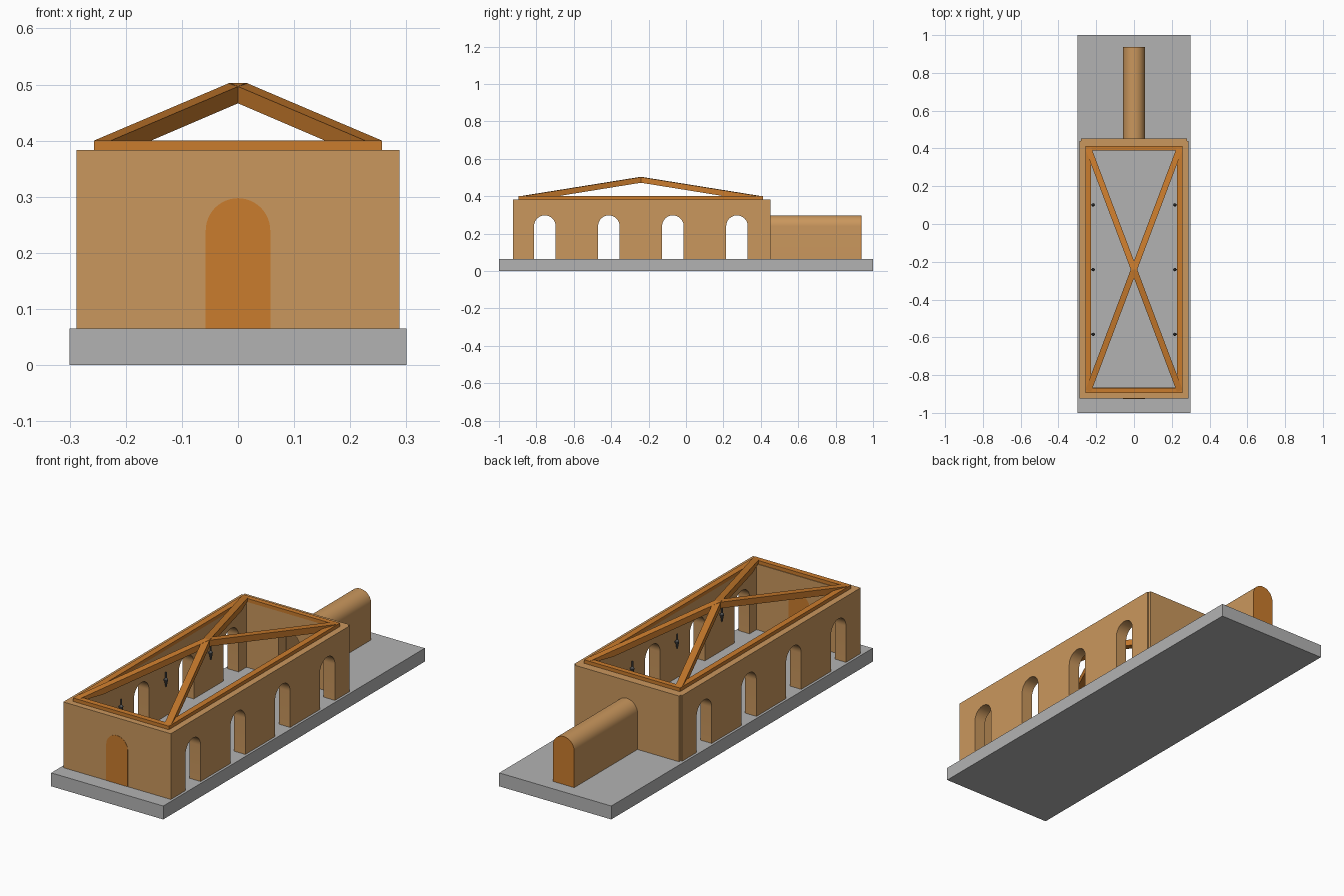
import bpy, bmesh, math
from mathutils import Vector

if "Cube" in bpy.data.objects:
    bpy.data.objects.remove(bpy.data.objects["Cube"])


def material(name, rgb):
    m = bpy.data.materials.new(name)
    m.diffuse_color = (*rgb, 1)
    m.use_nodes = True
    m.node_tree.nodes["Principled BSDF"].inputs["Base Color"].default_value = m.diffuse_color
    return m


STONE = material("grey stone", (0.45, 0.45, 0.45))
TAN = material("tan plaster", (0.59, 0.31, 0.11))
WOOD = material("orange wood", (0.59, 0.20, 0.026))
IRON = material("dark iron", (0.10, 0.10, 0.10))

FLOOR, TOP, R, SPRING = 0.065, 0.383, 0.0575, 0.24
MID_Y = -0.241


def prism(name, pts, vec, mat=None):
    """Extrude a flat outline of 3D points along vec."""
    bm = bmesh.new()
    face = bm.faces.new([bm.verts.new(p) for p in pts])
    ext = bmesh.ops.extrude_face_region(bm, geom=[face])
    bmesh.ops.translate(bm, vec=vec, verts=[g for g in ext["geom"] if isinstance(g, bmesh.types.BMVert)])
    bmesh.ops.recalc_face_normals(bm, faces=bm.faces)
    me = bpy.data.meshes.new(name)
    bm.to_mesh(me)
    bm.free()
    ob = bpy.data.objects.new(name, me)
    bpy.context.collection.objects.link(ob)
    if mat:
        me.materials.append(mat)
    return ob


def box(name, x0, x1, y0, y1, z0, z1, mat=None):
    return prism(name, [(x0, y0, z0), (x1, y0, z0), (x1, y1, z0), (x0, y1, z0)], (0, 0, z1 - z0), mat)


def arch(bottom, r=R, n=24):
    """Round-topped outline as (across, up) pairs."""
    arc = [(r * math.cos(math.pi * i / n), SPRING + r * math.sin(math.pi * i / n)) for i in range(n + 1)]
    return [(r, bottom)] + arc + [(-r, bottom)]


def arch_along_y(name, bottom, y0, y1, mat=None):
    return prism(name, [(a, y0, z) for a, z in arch(bottom)], (0, y1 - y0, 0), mat)


def activate(ob):
    bpy.ops.object.select_all(action="DESELECT")
    ob.select_set(True)
    bpy.context.view_layer.objects.active = ob


def smooth(ob):
    activate(ob)
    bpy.ops.object.shade_smooth_by_angle(angle=math.radians(30))


def cut(ob, cutter):
    mod = ob.modifiers.new("cut", "BOOLEAN")
    mod.operation, mod.solver, mod.object = "DIFFERENCE", "EXACT", cutter
    activate(ob)
    bpy.ops.object.modifier_apply(modifier=mod.name)
    bpy.data.objects.remove(cutter)


# Base slab
box("base", -0.3, 0.3, -1, 1, 0, FLOOR, STONE)

# Hall walls, with a small step at the back corners
half = [(0.288, -0.925), (0.288, 0.44), (0.28, 0.44), (0.28, 0.453)]
plan = half + [(-x, y) for x, y in reversed(half)]
walls = prism("walls", [(x, y, FLOOR) for x, y in plan], (0, 0, TOP - FLOOR), TAN)
cut(walls, box("room_cutter", -0.228, 0.228, -0.866, 0.39, 0, 0.6))
for i in range(4):
    yc = -0.755 + 0.3425 * i
    cut(walls, prism("window_cutter", [(-0.4, yc + a, z) for a, z in arch(0.0)], (0.8, 0, 0)))
cut(walls, arch_along_y("doorway_cutter", 0.0, -1.1, 0.6))
smooth(walls)

# Front door
smooth(arch_along_y("front_door", FLOOR, -0.926, -0.866, WOOD))

# Vaulted passage behind the hall, closed by a door at its far end
ring = arch(FLOOR) + arch(FLOOR, R - 0.003)[::-1]
smooth(prism("passage", [(a, 0.45, z) for a, z in ring], (0, 0.484, 0), TAN))
smooth(arch_along_y("passage_door", FLOOR, 0.934, 0.937, WOOD))

# Roof ring beam
beam = box("roof_ring_beam", -0.257, 0.257, -0.896, 0.413, TOP, 0.4, WOOD)
cut(beam, box("beam_cutter", -0.228, 0.228, -0.869, 0.388, 0.3, 0.5))

# Crossed rafters rising to the middle
for s, name in ((1, "rafter_a"), (-1, "rafter_b")):
    end = Vector((0.242 * s, 0.642, 0))
    side = Vector((-end.y, end.x, 0)).normalized() * 0.032
    right = [(1, 0.4), (1, 0.388), (0.82, 0.388)]
    prof = [(0, 0.503)] + right + [(0, 0.473)] + [(-t, z) for t, z in reversed(right)]
    prism(name, [end * t + Vector((0, MID_Y, z)) - side / 2 for t, z in prof], side, WOOD)


# Wall lamps between the windows
def cone(bm, r1, r2, z0, z1):
    geo = bmesh.ops.create_cone(bm, cap_ends=True, segments=10, radius1=r1, radius2=r2, depth=z1 - z0)
    bmesh.ops.translate(bm, vec=(0, 0, (z0 + z1) / 2), verts=geo["verts"])


for s, label in ((-1, "left"), (1, "right")):
    for i in range(3):
        bm = bmesh.new()
        cone(bm, 0.003, 0.009, 0.215, 0.25)
        cone(bm, 0.009, 0.004, 0.25, 0.258)
        cone(bm, 0.004, 0.004, 0.258, 0.285)
        me = bpy.data.meshes.new("lamp")
        bm.to_mesh(me)
        bm.free()
        me.materials.append(IRON)
        y = -0.584 + 0.3425 * i
        lamp = bpy.data.objects.new(f"{label}_wall_lamp_{i + 1}", me)
        lamp.location = (s * 0.216, y, 0)
        bpy.context.collection.objects.link(lamp)
        smooth(lamp)
        x0, x1 = sorted((s * 0.214, s * 0.229))
        box(f"{label}_lamp_bracket_{i + 1}", x0, x1, y - 0.003, y + 0.003, 0.242, 0.25, IRON)
